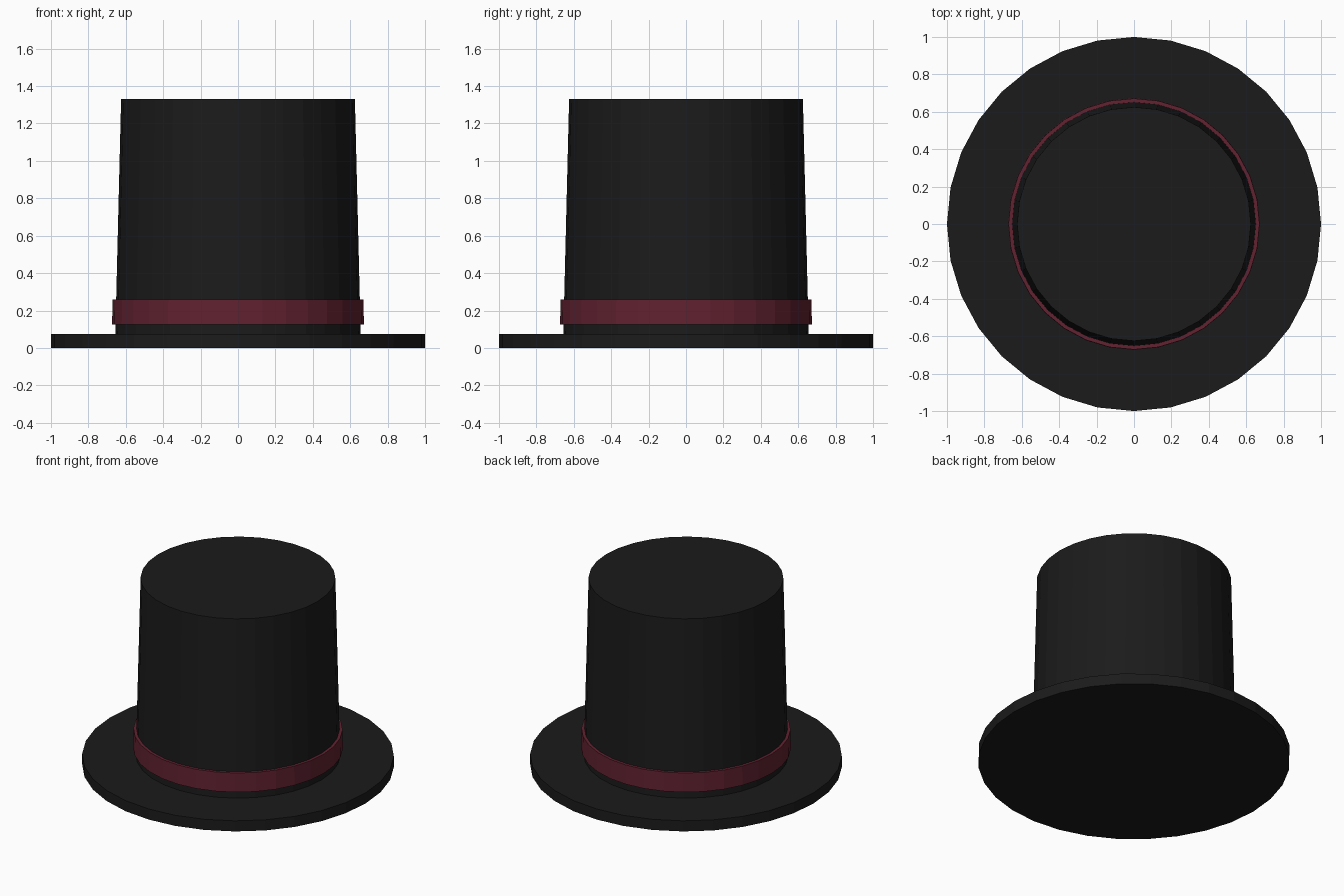
import bpy

if "Cube" in bpy.data.objects:
    bpy.data.objects.remove(bpy.data.objects["Cube"])

SIDES = 32


def material(name, color):
    mat = bpy.data.materials.new(name)
    mat.diffuse_color = color
    mat.use_nodes = True
    mat.node_tree.nodes["Principled BSDF"].inputs["Base Color"].default_value = mat.diffuse_color
    return mat


def drum(name, r_bottom, r_top, z0, z1, mat):
    """Upright flat-faced drum between two heights."""
    bpy.ops.mesh.primitive_cone_add(
        vertices=SIDES, radius1=r_bottom, radius2=r_top,
        depth=z1 - z0, location=(0, 0, (z0 + z1) / 2))
    obj = bpy.context.object
    obj.name = name
    obj.data.materials.append(mat)
    return obj


black = material("black_felt", (0.011, 0.011, 0.011, 1))
red = material("dark_red_ribbon", (0.12, 0.016, 0.03, 1))

# Wide flat brim
drum("brim", 1.0, 1.0, 0.0, 0.075, black)
# Tall, slightly tapered crown, seated on the brim
drum("crown", 0.656, 0.625, 0.07, 1.33, black)
# Ribbon around the crown
drum("hat_band", 0.673, 0.671, 0.125, 0.26, red)
